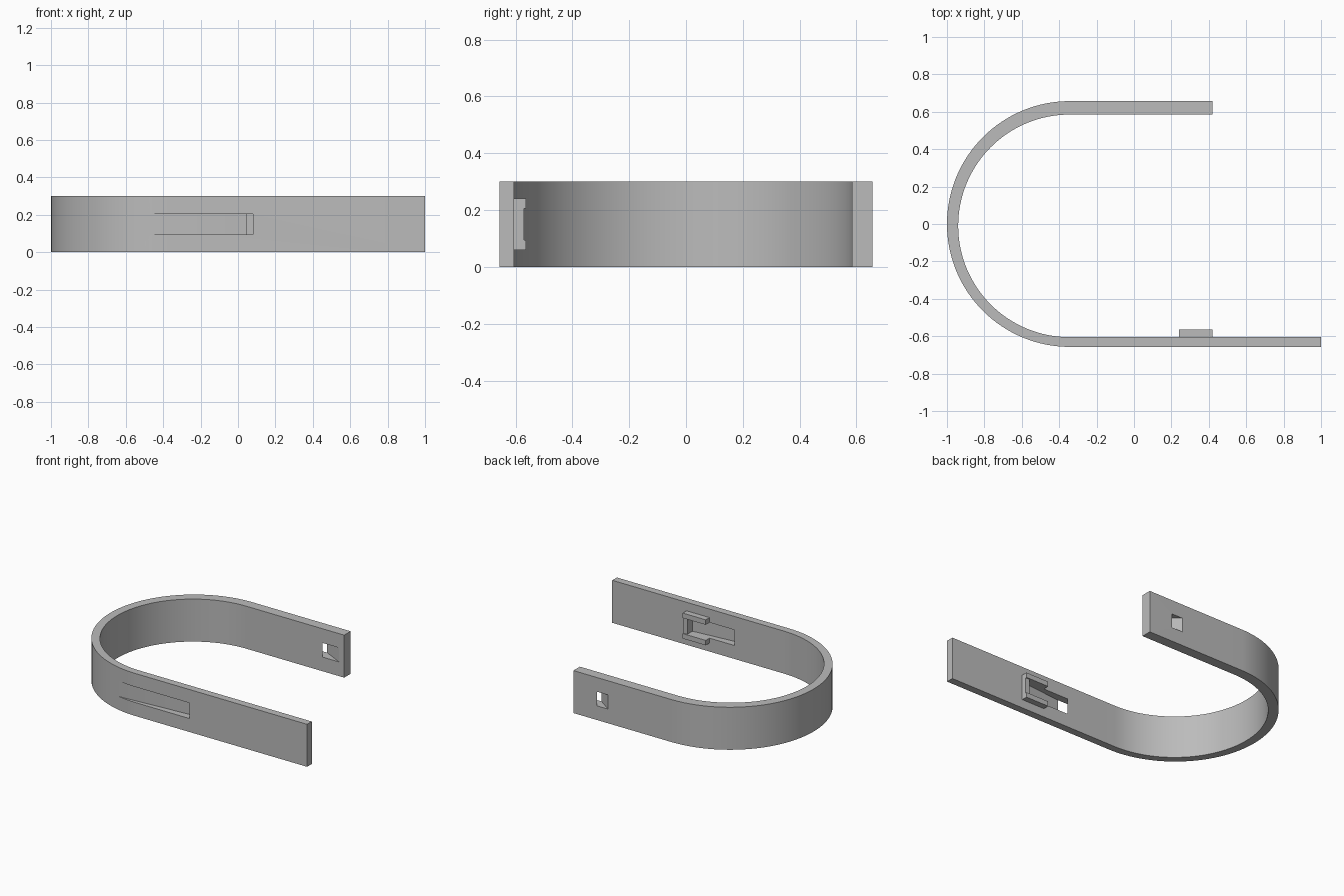
import bpy, bmesh
from math import pi, sin, cos, radians

if "Cube" in bpy.data.objects:
    bpy.data.objects.remove(bpy.data.objects["Cube"], do_unlink=True)

GREY = (0.5, 0.5, 0.5, 1.0)
mat = bpy.data.materials.new("plain grey")
mat.use_nodes = True
mat.diffuse_color = GREY
mat.node_tree.nodes["Principled BSDF"].inputs["Base Color"].default_value = GREY


def prism(name, outline, z0, z1):
    """Extrude a plan outline between two heights."""
    bm = bmesh.new()
    base = bm.faces.new([bm.verts.new((x, y, z0)) for x, y in outline])
    top = bmesh.ops.extrude_face_region(bm, geom=[base])["geom"]
    bmesh.ops.translate(bm, vec=(0, 0, z1 - z0),
                        verts=[v for v in top if isinstance(v, bmesh.types.BMVert)])
    bmesh.ops.recalc_face_normals(bm, faces=bm.faces)
    mesh = bpy.data.meshes.new(name)
    bm.to_mesh(mesh)
    bm.free()
    mesh.materials.append(mat)
    obj = bpy.data.objects.new(name, mesh)
    bpy.context.collection.objects.link(obj)
    return obj


def modify(obj, kind, other):
    """Apply a boolean and delete its helper object."""
    mod = obj.modifiers.new("boolean", "BOOLEAN")
    mod.operation, mod.solver, mod.object = kind, "EXACT", other
    bpy.context.view_layer.objects.active = obj
    bpy.ops.object.modifier_apply(modifier=mod.name)
    bpy.data.objects.remove(other, do_unlink=True)


def arc(cx, cy, r, steps=64):
    """Half circle on the -x side, from +y round to -y."""
    angles = [pi / 2 + pi * i / steps for i in range(steps + 1)]
    return [(cx + r * cos(a), cy + r * sin(a)) for a in angles]


# U-shaped band, thicker on the short back arm
HEIGHT, LONG_END, SHORT_END = 0.3, 1.0, 0.42
outer = arc(-0.343, 0, 0.657)
inner = arc(-0.345, -0.01, 0.595)
outline = ([(SHORT_END, outer[0][1])] + outer
           + [(LONG_END, outer[-1][1]), (LONG_END, inner[-1][1])]
           + inner[::-1] + [(SHORT_END, inner[0][1])])
band = prism("band", outline, 0, HEIGHT)

# Slanted slot through the long arm, shallow at the curved end
LOW, HIGH = 0.095, 0.205
slot = prism("slot_cutter", [(-0.48, -0.643), (-0.48, -0.72), (0.08, -0.72),
                             (0.08, -0.657), (0.39, -0.628), (0.39, -0.58)], LOW, HIGH)
modify(band, "DIFFERENCE", slot)

# Slanted window through the short arm
window = prism("window_cutter", [(0.075, 0.71), (0.13, 0.71), (0.43, 0.56), (0.285, 0.56)],
               0.1, 0.2)
modify(band, "DIFFERENCE", window)

# Open-ended clip around the inner mouth of the slot
def rect(x0, x1, y0, y1):
    return [(x0, y0), (x1, y0), (x1, y1), (x0, y1)]


FACE = inner[-1][1]
parts = [band,
         prism("clip_lower_rail", rect(0.24, SHORT_END, FACE, -0.563), 0.06, LOW),
         prism("clip_upper_rail", rect(0.24, SHORT_END, FACE, -0.563), HIGH, 0.24),
         prism("clip_end_stop", rect(0.39, SHORT_END, FACE, -0.571), LOW, HIGH)]

# Smooth the bend, keep the edges crisp
for obj in parts:
    bpy.ops.object.select_all(action="DESELECT")
    obj.select_set(True)
    bpy.context.view_layer.objects.active = obj
    bpy.ops.object.shade_smooth_by_angle(angle=radians(20))
